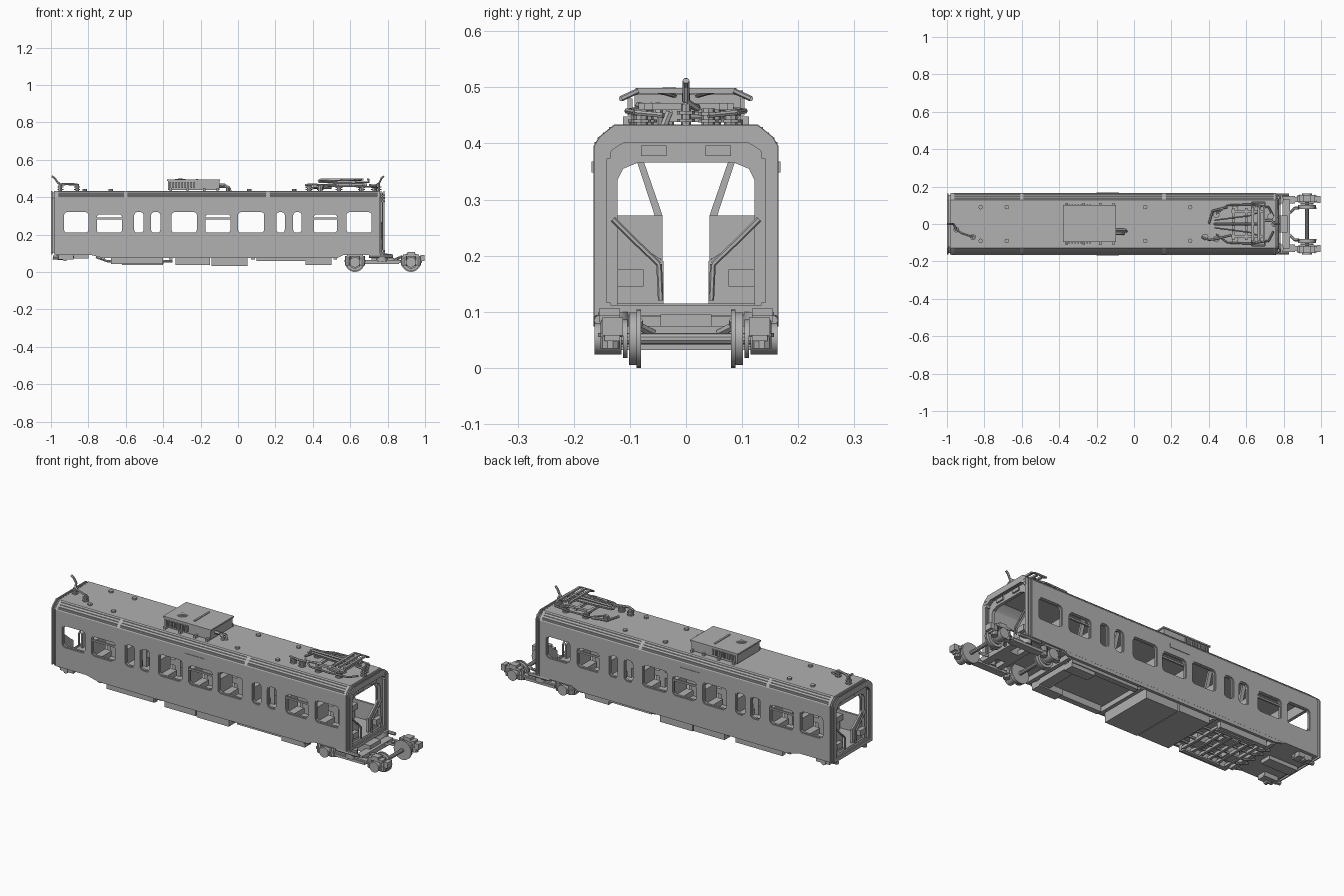
import bpy, bmesh, math
from mathutils import Vector

grey = bpy.data.materials.new("plain grey")
grey.diffuse_color = (0.44, 0.44, 0.44, 1)


def finish(name, bm):
    bmesh.ops.recalc_face_normals(bm, faces=bm.faces)
    me = bpy.data.meshes.new(name)
    bm.to_mesh(me)
    bm.free()
    me.materials.append(grey)
    ob = bpy.data.objects.new(name, me)
    bpy.context.collection.objects.link(ob)
    return ob


def box(bm, x0, x1, y0, y1, z0, z1):
    vs = bmesh.ops.create_cube(bm, size=1)["verts"]
    for v in vs:
        v.co = ((x0 + x1) / 2 + v.co.x * (x1 - x0), (y0 + y1) / 2 + v.co.y * (y1 - y0),
                (z0 + z1) / 2 + v.co.z * (z1 - z0))


def both(bm, x0, x1, y0, y1, z0, z1):
    box(bm, x0, x1, y0, y1, z0, z1)
    box(bm, x0, x1, -y1, -y0, z0, z1)


def rod(bm, a, b, r, n=8, r2=None):
    a, b = Vector(a), Vector(b)
    d = b - a
    vs = bmesh.ops.create_cone(bm, cap_ends=True, segments=n, radius1=r,
                               radius2=r if r2 is None else r2, depth=d.length)["verts"]
    q = Vector((0, 0, 1)).rotation_difference(d)
    for v in vs:
        v.co = q @ v.co + (a + b) / 2


def pipe(bm, pts, r, n=6):
    for a, b in zip(pts, pts[1:]):
        rod(bm, a, b, r, n)


def prism(bm, pts, axis, a, b):
    """Extrude a flat outline along x or y."""
    def P(p, t): return (t, p[0], p[1]) if axis == "x" else (p[0], t, p[1])
    A = [bm.verts.new(P(p, a)) for p in pts]
    B = [bm.verts.new(P(p, b)) for p in pts]
    bm.faces.new(A)
    bm.faces.new(B[::-1])
    for i in range(len(pts)):
        j = (i + 1) % len(pts)
        bm.faces.new((A[i], A[j], B[j], B[i]))


def ring(bm, outer, inner, axis, a, b):
    """Extrude a closed frame between two outlines with equal point counts."""
    def P(p, t): return (t, p[0], p[1]) if axis == "x" else (p[0], t, p[1])
    L = [[bm.verts.new(P(p, t)) for p in o] for o, t in
         ((outer, a), (outer, b), (inner, b), (inner, a))]
    for k in range(4):
        for i in range(len(outer)):
            j = (i + 1) % len(outer)
            bm.faces.new((L[k][i], L[k][j], L[(k + 1) % 4][j], L[(k + 1) % 4][i]))


def sym(half):
    return half + [(-y, z) for y, z in reversed(half)]


def hull(s=0.0):
    return sym([(.165 - s, .092 + s), (.165 - s, .395), (.155 - s, .412 - s * .5), (.128 - s, .434 - s)])


def rounded(x0, x1, z0, z1, r):
    out = []
    for cx, cz, a0 in ((x1 - r, z1 - r, 0), (x0 + r, z1 - r, 90), (x0 + r, z0 + r, 180), (x1 - r, z0 + r, 270)):
        for k in range(4):
            a = math.radians(a0 + k * 30)
            out.append((cx + r * math.cos(a), cz + r * math.sin(a)))
    return out


# Hollow car body with window openings
WIDE = [(-.93, -.80), (-.355, -.22), (0, .14), (.58, .715)]
VENT = [(-.755, -.62), (-.175, -.04), (.405, .53)]
SLIM = [(-.555, -.505), (-.465, -.415), (.205, .25), (.295, .34)]
WINDOWS = [(a, b, .21, .32) for a, b in WIDE + SLIM] + [(a, b, .21, .308) for a, b in VENT]

bm = bmesh.new()
inside = sym([(.153, .115), (.153, .385), (.143, .40), (.12, .418)])
ring(bm, hull(), inside, "x", -.975, .76)
body = finish("car_body", bm)
bm = bmesh.new()
for a, b, c, d in WINDOWS:
    prism(bm, rounded(a - .005, b + .005, c - .005, d + .005, .02), "y", -.2, .2)
cutter = finish("window_cutter", bm)
cutter.hide_render = True
mod = body.modifiers.new("windows", "BOOLEAN")
mod.operation, mod.solver, mod.object = "DIFFERENCE", "EXACT", cutter
bpy.context.view_layer.update()
cut = bpy.data.meshes.new_from_object(body.evaluated_get(bpy.context.evaluated_depsgraph_get()))
body.modifiers.clear()
body.data = cut
bpy.data.objects.remove(cutter)

# Recessed window frames and vent bars
bm = bmesh.new()
for a, b, c, d in WINDOWS:
    for s in (-1, 1):
        ring(bm, rounded(a - .006, b + .006, c - .006, d + .006, .02), rounded(a, b, c, d, .016),
             "y", s * .150, s * .161)
for a, b in VENT:
    both(bm, a, b, .151, .160, .281, .290)
finish("window_frames", bm)

# Stepped ribs on the roof shoulders, sign plates, roof bumps
bm = bmesh.new()
for y, z in ((.160, .400), (.155, .408), (.145, .417), (.134, .426)):
    for x0, x1 in ((-.96, -.61), (-.59, .15), (.17, .745)):
        both(bm, x0, x1, y - .004, y + .003, z - .003, z + .003)
both(bm, -.20, -.08, .163, .168, .348, .368)
for x in (-.68, .06, -.82, .30):
    for y in (-.09, .09):
        rod(bm, (x, y, .43), (x, y, .443), .012, 8)
finish("roof_ribs_and_signs", bm)

# Gangway ends: stacked frames round an open passage
bm = bmesh.new()
door = sym([(.122, .112), (.122, .335), (.112, .355), (.085, .366)])
lip = sym([(.142, .112), (.142, .37), (.132, .388), (.11, .402)])
for x, s in ((-.975, -1), (.76, 1)):
    ring(bm, hull(.012), door, "x", x - s * .012, x + s * .004)
    for k in range(3):
        ring(bm, hull(.001 if k % 2 == 0 else .010), lip, "x", x + s * (.002 + .008 * k), x + s * (.008 + .008 * k))
    for t in (-1, 1):
        # corner panels and their boxes
        prism(bm, [(t * .13, .115), (t * .04, .115), (t * .04, .19), (t * .062, .205), (t * .13, .262)],
              "x", x - s * .02, x - s * .01)
        y0, y1 = sorted((t * .076, t * .122))
        box(bm, x - .014, x + .014, y0, y1, .145, .175)
        pipe(bm, [(x + s * .006, t * .13, .265), (x + s * .006, t * .09, .225), (x + s * .006, t * .048, .185),
                  (x + s * .006, t * .045, .12)], .005)
        y0, y1 = sorted((t * .035, t * .08))
        box(bm, x - .005, x + .012, y0, y1, .378, .396)
    # side stubs joining the next car
    for z in (.098, .112, .378, .395, .410):
        both(bm, x - .006, x + s * .008 + .018, .135, .150, z - .005, z + .005)
finish("gangway_ends", bm)

# Seats between the windows, partitions beside the slim windows
bm = bmesh.new()
for x in (-.777, -.590, -.388, -.197, -.020, .172, .372, .555):
    both(bm, x - .016, x + .016, .042, .148, .115, .272)
    both(bm, x - .055, x + .055, .045, .148, .165, .195)
    both(bm, x - .045, x + .045, .060, .140, .115, .165)
for x in (-.60, -.395, .170, .375):
    for t in (-1, 1):
        prism(bm, [(t * .088, .37), (t * .076, .37), (t * .042, .272), (t * .056, .272)], "x", x - .01, x + .01)
finish("seats", bm)

# Roof cooling unit with fan, grilles and pipe
bm = bmesh.new()
box(bm, -.375, -.10, -.092, .098, .438, .488)
box(bm, -.380, -.095, -.096, .102, .486, .494)
for x in (-.36, -.27, -.18, -.11):
    both(bm, x - .006, x + .006, .09, .112, .43, .448)
for r in (.012, .02, .028):
    rod(bm, (-.31, -.03, .493), (-.31, -.03, .502 - r * .2), r, 16)
box(bm, -.225, -.215, -.06, .07, .494, .498)
for k in range(9):
    both(bm, -.365 + k * .016, -.357 + k * .016, .095, .104, .45, .48)
pipe(bm, [(-.10, -.05, .465), (-.07, -.05, .465), (-.055, -.05, .45), (-.055, -.05, .43)], .009)
pipe(bm, [(-.10, -.03, .455), (-.05, -.03, .455), (-.04, -.04, .43)], .007)
finish("cooling_unit", bm)

# Folded current collector on insulators
bm = bmesh.new()
for x, y in ((.38, -.07), (.44, -.08), (.44, .05), (.54, -.085), (.54, .08), (.66, -.08), (.66, .08), (.73, .04)):
    rod(bm, (x, y, .43), (x, y, .462), .012, 8)
    for z in (.44, .453):
        rod(bm, (x, y, z - .003), (x, y, z + .003), .018, 8)
both(bm, .52, .69, .06, .075, .460, .472)
for x in (.53, .60, .67):
    box(bm, x - .007, x + .007, -.085, .085, .460, .472)
pipe(bm, [(.67, 0, .475), (.43, 0, .483), (.44, 0, .493), (.66, 0, .493)], .007)
for t in (-1, 1):
    pipe(bm, [(.43, t * .02, .485), (.62, t * .045, .492), (.66, t * .06, .494)], .004)
    pipe(bm, [(.44, t * .055, .465), (.50, t * .10, .458), (.62, t * .105, .458), (.72, t * .09, .455), (.745, t * .04, .45)], .005)
    pipe(bm, [(.63, t * .085, .494), (.63, t * .115, .48), (.70, t * .115, .48), (.70, t * .085, .494)], .005)
for x in (.635, .665, .695):
    box(bm, x - .006, x + .006, -.09, .09, .489, .499)
pipe(bm, [(.36, -.07, .465), (.40, -.085, .468), (.44, -.08, .465), (.52, -.06, .467)], .006)
pipe(bm, [(.40, .0, .45), (.42, .07, .45), (.50, .09, .45)], .006)
finish("current_collector", bm)

# Roof cables at both ends
bm = bmesh.new()
pipe(bm, [(-.995, 0, .512), (-.98, 0, .502), (-.965, 0, .48), (-.95, -.03, .468), (-.92, -.05, .47), (-.86, -.07, .468)], .006)
pipe(bm, [(.780, 0, .512), (.768, 0, .502), (.755, 0, .475), (.735, .02, .462), (.70, .02, .465)], .006)
for x, y in ((-.95, -.03), (-.86, -.07), (.75, 0)):
    rod(bm, (x, y, .43), (x, y, .47), .009, 8)
    for z in (.441, .455):
        rod(bm, (x, y, z - .003), (x, y, z + .003), .016, 8)
finish("roof_cables", bm)

# Underframe: skirts, cross beams, equipment boxes and pipes
bm = bmesh.new()
for t in (-1, 1):
    prism(bm, [(-.80, .094), (-.72, .074), (.53, .074), (.57, .094)], "y", t * .150, t * .1645)
for x in (-.72, -.36, .08, .52):
    box(bm, x - .01, x + .01, -.155, .155, .066, .095)
box(bm, -.335, -.150, -.150, .150, .036, .095)
box(bm, -.143, .05, -.150, .150, .032, .095)
both(bm, .10, .50, .120, .150, .058, .095)
both(bm, .36, .50, .09, .145, .038, .07)
box(bm, .44, .50, -.09, .09, .045, .095)
both(bm, -.68, -.40, .125, .150, .042, .075)
both(bm, -.62, -.40, .115, .135, .036, .044)
for k in range(6):
    x = -.67 + k * .052
    box(bm, x, x + .014, -.13, .13, .045, .06)
for y in (-.08, -.03, .03, .08):
    pipe(bm, [(-.76, y, .08), (-.70, y, .058), (-.35, y, .058)], .007)
for x, y in ((-.63, -.055), (-.52, .055), (-.44, -.05)):
    box(bm, x - .035, x + .035, y - .03, y + .03, .05, .095)
# brackets, buffers and coupler at the unsupported end
box(bm, -.97, -.80, -.03, .03, .072, .094)
both(bm, -.96, -.88, .10, .148, .068, .094)
for t in (-1, 1):
    pipe(bm, [(-.99, t * .12, .078), (-.93, t * .12, .074), (-.88, t * .11, .085)], .011, 8)
    rod(bm, (-.925, t * .125, .072), (-.925, t * .15, .072), .014, 10)
finish("underframe", bm)

# Shared bogie: frame, wheelsets, axle boxes and dampers
bm = bmesh.new()
both(bm, .59, .985, .118, .145, .048, .064)
both(bm, .68, .86, .110, .150, .042, .056)
both(bm, .975, .998, .112, .150, .058, .09)
box(bm, .795, .835, -.13, .13, .050, .075)
box(bm, .715, .745, -.13, .13, .050, .075)
box(bm, .73, .82, -.045, .045, .05, .095)
for x in (.625, .925):
    rod(bm, (x, -.145, .052), (x, .145, .052), .010, 10)
    for t in (-1, 1):
        rod(bm, (x, t * .080, .052), (x, t * .088, .052), .052, 24)
        rod(bm, (x, t * .086, .052), (x, t * .102, .052), .047, 24)
        rod(bm, (x, t * .104, .052), (x, t * .112, .052), .034, 16)
        rod(bm, (x, t * .115, .052), (x, t * .163, .052), .028, 14)
        for dx in (-.038, .038):
            rod(bm, (x + dx, t * .135, .035), (x + dx, t * .135, .085), .017, 10)
            rod(bm, (x + dx, t * .135, .055), (x + dx, t * .135, .062), .022, 10)
        y0, y1 = sorted((t * .118, t * .155))
        box(bm, x - .042, x + .042, y0, y1, .082, .094)
        box(bm, x - .02, x + .02, y0, y1, .092, .106)
for t in (-1, 1):
    rod(bm, (.70, t * .155, .085), (.83, t * .155, .085), .009, 8)
    rod(bm, (.77, t * .13, .055), (.77, t * .13, .10), .030, 14)
    pipe(bm, [(.835, t * .06, .062), (.86, t * .085, .075), (.88, t * .085, .085)], .008)
finish("bogie", bm)

for ob in bpy.data.objects:
    ob.select_set(True)
bpy.context.view_layer.objects.active = body
bpy.ops.object.shade_smooth_by_angle(angle=math.radians(28))
